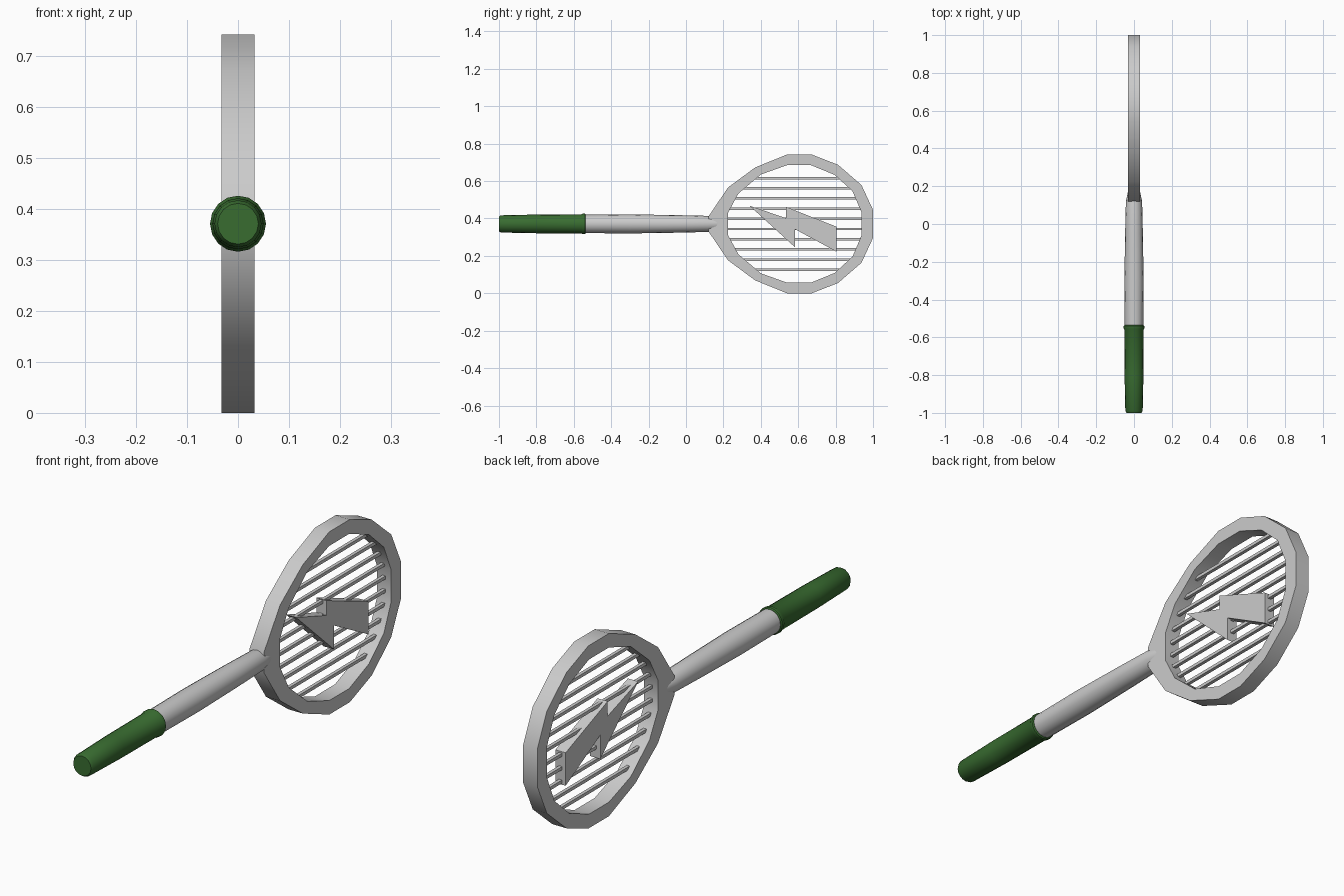
import bpy, bmesh, math

if "Cube" in bpy.data.objects:
    bpy.data.objects.remove(bpy.data.objects["Cube"])

CZ = 0.371  # height of the racket's long axis


def make_object(name, bm, angle=None):
    bmesh.ops.recalc_face_normals(bm, faces=bm.faces)
    mesh = bpy.data.meshes.new(name)
    bm.to_mesh(mesh)
    bm.free()
    ob = bpy.data.objects.new(name, mesh)
    bpy.context.collection.objects.link(ob)
    if angle:
        bpy.ops.object.select_all(action='DESELECT')
        ob.select_set(True)
        bpy.context.view_layer.objects.active = ob
        bpy.ops.object.shade_smooth_by_angle(angle=math.radians(angle))
    return ob


def lathe_y(name, profile, sides=16):
    """Closed round body along y from (y, radius) stations."""
    bm = bmesh.new()
    rings = []
    for y, r in profile:
        rings.append([bm.verts.new((r * math.cos(2 * math.pi * i / sides), y,
                                    CZ + r * math.sin(2 * math.pi * i / sides)))
                      for i in range(sides)])
    for a, b in zip(rings, rings[1:]):
        for i in range(sides):
            j = (i + 1) % sides
            bm.faces.new((a[i], a[j], b[j], b[i]))
    bm.faces.new(rings[0])
    bm.faces.new(rings[-1])
    return make_object(name, bm, 40)


def mirrored(half):
    """Close an upper (y, height) outline with its mirror below the axis."""
    return half + [(y, -h) for y, h in reversed(half)]


# head frame: flat-sided hoop between two matching outlines
outer_half = [(0.12, 0.04), (0.225, 0.195), (0.37, 0.302), (0.54, CZ),
              (0.672, CZ), (0.813, 0.316), (0.938, 0.208), (1.0, 0.075)]
inner_half = [(0.225, 0.06), (0.28, 0.162), (0.40, 0.264), (0.54, 0.314),
              (0.668, 0.314), (0.795, 0.262), (0.89, 0.175), (0.937, 0.065)]
bm = bmesh.new()
loops = [[bm.verts.new((x, y, CZ + h)) for y, h in mirrored(half)]
         for half, x in ((outer_half, -0.032), (outer_half, 0.032),
                         (inner_half, 0.032), (inner_half, -0.032))]
for k in range(4):
    a, b = loops[k], loops[(k + 1) % 4]
    for i in range(len(a)):
        j = (i + 1) % len(a)
        bm.faces.new((a[i], a[j], b[j], b[i]))
make_object("head_frame", bm, 40)


# strings: ten bars ending just inside the frame
def inner_span(h):
    hits = []
    for (y0, h0), (y1, h1) in zip(inner_half, inner_half[1:]):
        if h0 != h1 and min(h0, h1) <= h <= max(h0, h1):
            hits.append(y0 + (y1 - y0) * (h - h0) / (h1 - h0))
    if len(hits) < 2:
        return inner_half[0][0], inner_half[-1][0]
    return min(hits), max(hits)


bm = bmesh.new()
for n in range(10):
    h = (n - 4.5) * 0.0545
    y0, y1 = inner_span(abs(h))
    y0, y1 = y0 - 0.015, y1 + 0.015
    made = bmesh.ops.create_cube(bm, size=1)["verts"]
    bmesh.ops.scale(bm, verts=made, vec=(0.014, y1 - y0, 0.013))
    bmesh.ops.translate(bm, verts=made, vec=(0, (y0 + y1) / 2, CZ + h))
make_object("strings", bm)

# zigzag bolt plate across the strings
bolt = [(0.34, 0.468), (0.535, 0.402), (0.535, 0.462), (0.805, 0.356),
        (0.805, 0.222), (0.583, 0.343), (0.583, 0.246)]
bm = bmesh.new()
face = bm.faces.new([bm.verts.new((-0.023, y, z)) for y, z in bolt])
ext = bmesh.ops.extrude_face_region(bm, geom=[face], use_keep_orig=True)
bmesh.ops.translate(bm, vec=(0.046, 0, 0),
                    verts=[g for g in ext["geom"] if isinstance(g, bmesh.types.BMVert)])
make_object("bolt_plate", bm)

# shaft tapering into the frame
lathe_y("shaft", [(-0.56, 0.049), (-0.3, 0.051), (-0.05, 0.047),
                  (0.12, 0.043), (0.185, 0.029)])

# coloured grip with bevelled end and slight collar
grip = lathe_y("grip", [(-1.0, 0.040), (-0.99, 0.046), (-0.8, 0.050),
                        (-0.56, 0.051), (-0.553, 0.055), (-0.54, 0.055), (-0.536, 0.051)])
green = bpy.data.materials.new("grip_green")
green.diffuse_color = (0.04, 0.15, 0.03, 1)
green.use_nodes = True
green.node_tree.nodes["Principled BSDF"].inputs["Base Color"].default_value = green.diffuse_color
grip.data.materials.append(green)
